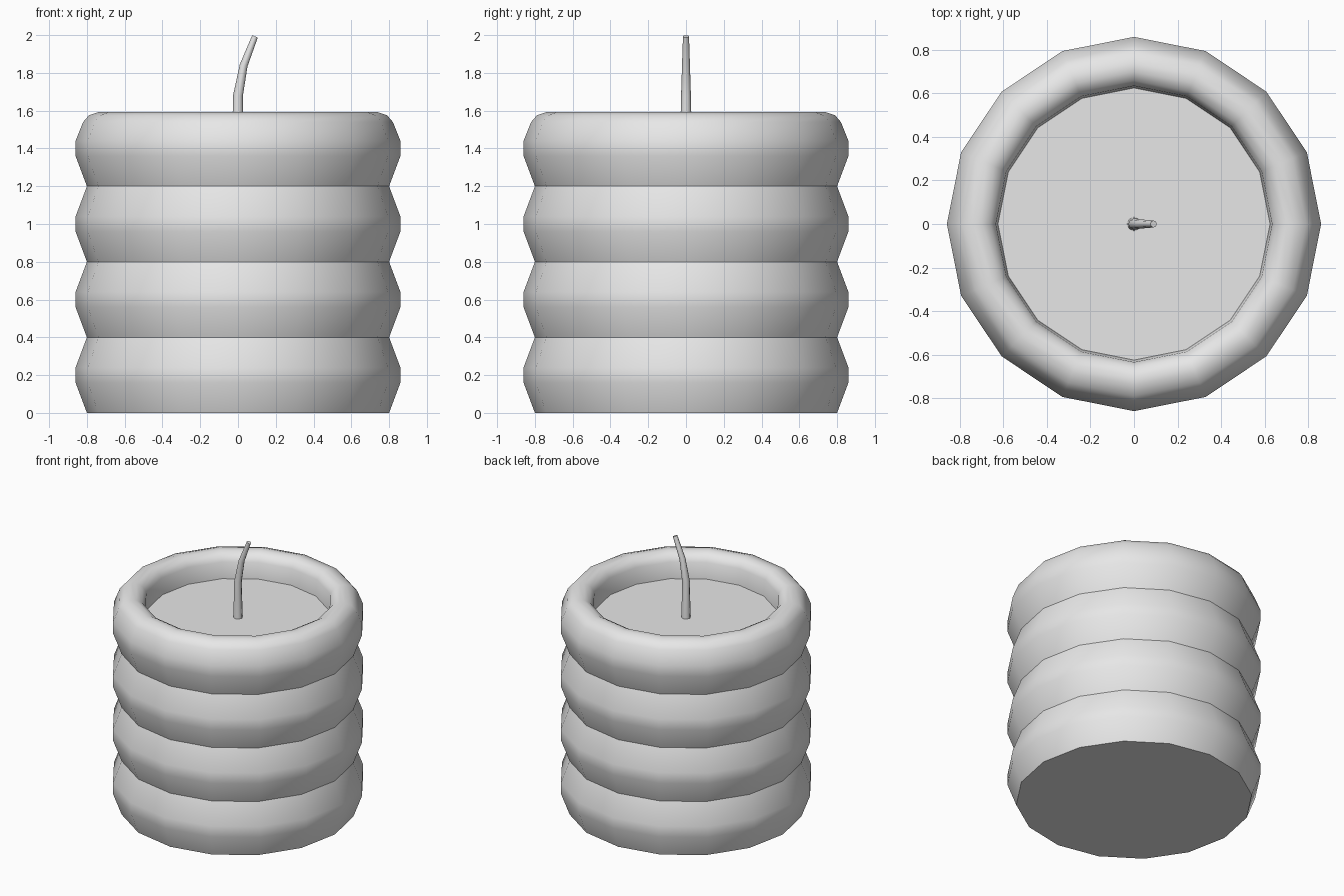
import bpy
import bmesh
from math import radians, tau
from mathutils import Matrix, Vector

cube = bpy.data.objects.get("Cube")
if cube:
    bpy.data.objects.remove(cube)

# One plain wax colour
wax = bpy.data.materials.new("pale grey wax")
wax.use_nodes = True
colour = (0.8, 0.8, 0.8, 1)
wax.diffuse_color = colour
wax.node_tree.nodes["Principled BSDF"].inputs["Base Color"].default_value = colour


def finish(name, bm, angle):
    bmesh.ops.recalc_face_normals(bm, faces=bm.faces)
    mesh = bpy.data.meshes.new(name)
    bm.to_mesh(mesh)
    bm.free()
    mesh.materials.append(wax)
    obj = bpy.data.objects.new(name, mesh)
    bpy.context.collection.objects.link(obj)
    bpy.ops.object.select_all(action="DESELECT")
    obj.select_set(True)
    bpy.context.view_layer.objects.active = obj
    bpy.ops.object.shade_smooth_by_angle(angle=radians(angle))
    return obj


def skin(name, rings, sides, angle):
    """Join rings of (centre, radius, lean) and cap both ends."""
    bm = bmesh.new()
    loops = []
    for centre, radius, lean in rings:
        turn = Matrix.Rotation(radians(lean), 3, "Y")
        loops.append([
            bm.verts.new(Vector(centre) + turn @ (
                Matrix.Rotation(tau * i / sides, 3, "Z") @ Vector((radius, 0, 0))))
            for i in range(sides)])
    for low, high in zip(loops, loops[1:]):
        for i in range(sides):
            j = (i + 1) % sides
            bm.faces.new((low[i], low[j], high[j], high[i]))
    bm.faces.new(loops[0])
    bm.faces.new(loops[-1])
    return finish(name, bm, angle)


# Candle body: four stacked bulges, then a rounded rim and a sunken top
TIERS, TIER = 4, 0.4
profile = [(0.8, 0)]
for t in range(TIERS):
    z = t * TIER
    profile += [(0.86, z + 0.16), (0.86, z + 0.24), (0.8, z + TIER)]
profile.pop()
profile.pop()
profile += [(0.86, 1.44), (0.82, 1.54), (0.79, 1.575), (0.74, 1.592),
            (0.70, 1.592), (0.66, 1.57), (0.635, 1.53), (0.625, 1.41)]
skin("candle_body", [((0, 0, z), r, 0) for r, z in profile], 16, 35)

# Wick: tapered and bent towards +x
skin("wick", [((0, 0, 1.40), 0.032, 0),
              ((0, 0, 1.68), 0.026, 5),
              ((0.03, 0, 1.84), 0.021, 17),
              ((0.09, 0, 1.993), 0.016, 22)], 8, 50)
